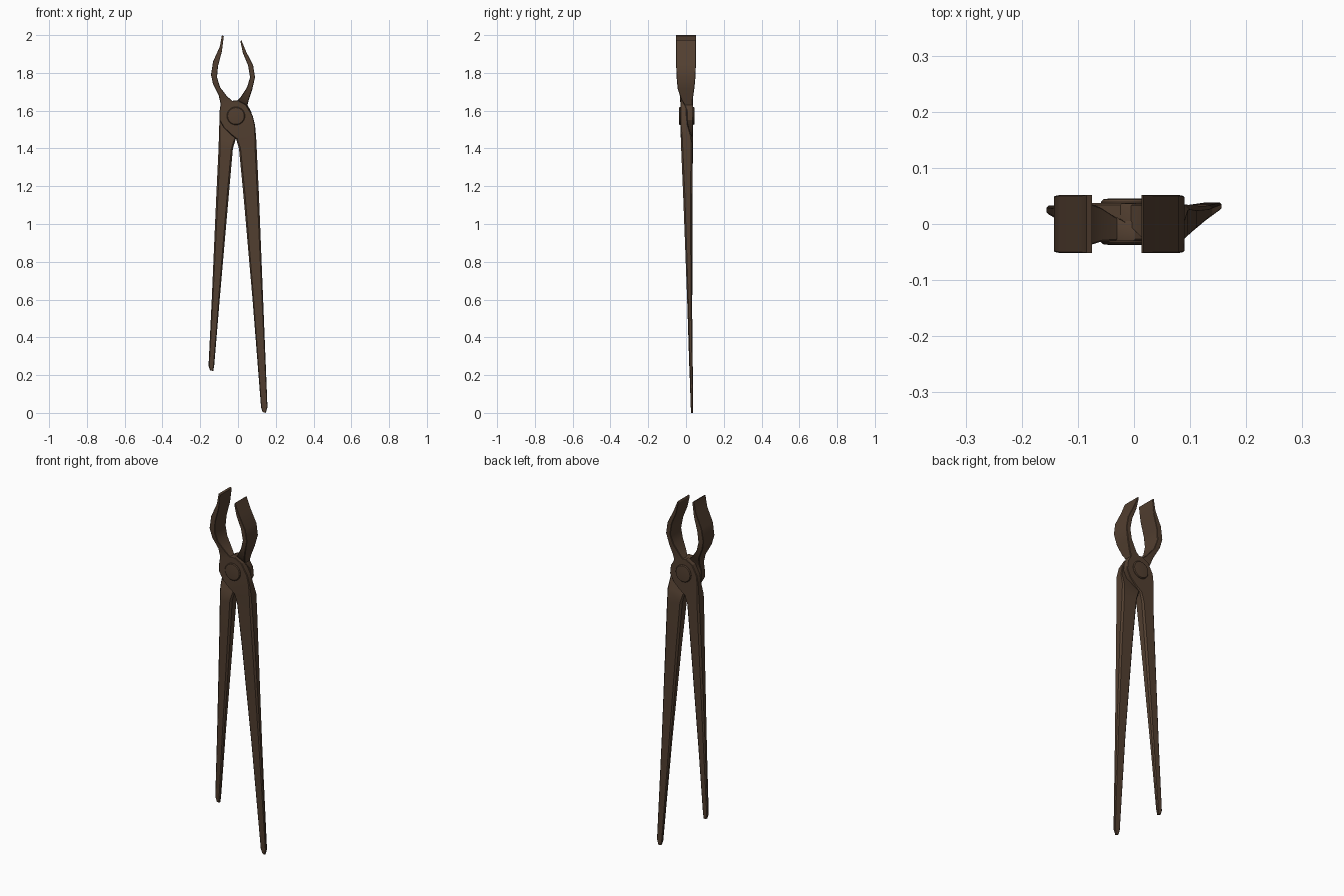
import bpy, bmesh, math
from mathutils import Vector

iron = bpy.data.materials.new("dark_iron")
iron.diffuse_color = (0.085, 0.05, 0.03, 1)


def finish(bm, name):
    bmesh.ops.recalc_face_normals(bm, faces=bm.faces)
    me = bpy.data.meshes.new(name)
    bm.to_mesh(me)
    bm.free()
    ob = bpy.data.objects.new(name, me)
    bpy.context.collection.objects.link(ob)
    me.materials.append(iron)
    bpy.context.view_layer.objects.active = ob
    ob.select_set(True)
    bpy.ops.object.shade_smooth_by_angle(angle=math.radians(28))
    ob.select_set(False)


def skin(bm, rings):
    n = len(rings[0])
    vs = [[bm.verts.new(p) for p in r] for r in rings]
    for a, b in zip(vs, vs[1:]):
        for i in range(n):
            j = (i + 1) % n
            bm.faces.new((a[i], a[j], b[j], b[i]))
    bm.faces.new(vs[0])
    bm.faces.new(vs[-1])


def section(ax, az, bx, bz, y0, y1, c):
    # chamfered rectangle between edge A and edge B, y0..y1 deep
    a, b = Vector((ax, 0, az)), Vector((bx, 0, bz))
    d = (b - a).normalized() * c
    pts = [(a, y0 + c), (a + d, y0), (b - d, y0), (b, y0 + c),
           (b, y1 - c), (b - d, y1), (a + d, y1), (a, y1 - c)]
    return [(p.x, y, p.z) for p, y in pts]


def arm(name, stations):
    bm = bmesh.new()
    skin(bm, [section(*s) for s in stations])
    finish(bm, name)


# each station: outer x,z / inner x,z / y range / chamfer, jaw tip to handle end
front_arm = [
    (-.085, 2.0, -.075, 1.995, -.052, .052, .001),
    (-.096, 1.94, -.085, 1.915, -.052, .052, .002),
    (-.132, 1.86, -.106, 1.835, -.052, .052, .002),
    (-.143, 1.79, -.111, 1.777, -.05, .05, .002),
    (-.132, 1.74, -.095, 1.724, -.044, .044, .003),
    (-.102, 1.68, -.058, 1.676, -.032, .03, .003),
    (-.092, 1.635, -.03, 1.652, -.03, .012, .003),
    (-.098, 1.595, .002, 1.654, -.03, .004, .003),
    (-.098, 1.55, .042, 1.632, -.03, .004, .003),
    (-.075, 1.51, .077, 1.575, -.03, .004, .003),
    (-.04, 1.475, .09, 1.525, -.03, .01, .004),
    (-.01, 1.45, .096, 1.46, -.027, .032, .007),
    (.005, 1.40, .1, 1.38, -.025, .035, .009),
    (.029, 1.15, .111, 1.15, -.015, .033, .009),
    (.077, .60, .133, .60, .006, .032, .006),
    (.122, .03, .156, .03, .025, .038, .003),
    (.13, .005, .147, .0, .027, .037, .003),
]
back_arm = [
    (.017, 1.975, .013, 1.965, -.052, .052, .001),
    (.042, 1.915, .026, 1.905, -.052, .052, .002),
    (.08, 1.84, .053, 1.84, -.052, .052, .002),
    (.09, 1.777, .064, 1.777, -.05, .05, .002),
    (.076, 1.715, .048, 1.724, -.044, .044, .003),
    (.058, 1.66, .013, 1.67, -.026, .036, .003),
    (.05, 1.63, -.005, 1.652, -.008, .036, .003),
    (.07, 1.595, -.024, 1.654, .006, .037, .003),
    (.075, 1.55, -.064, 1.632, .006, .037, .003),
    (.055, 1.51, -.092, 1.58, .006, .037, .003),
    (.02, 1.475, -.099, 1.53, .002, .037, .004),
    (-.012, 1.45, -.101, 1.46, -.02, .037, .007),
    (-.027, 1.40, -.104, 1.38, -.022, .036, .009),
    (-.049, 1.15, -.115, 1.15, -.012, .035, .009),
    (-.097, .60, -.139, .60, .006, .033, .006),
    (-.126, .25, -.156, .25, .017, .033, .004),
    (-.131, .222, -.148, .225, .019, .032, .003),
]
arm("front_arm", front_arm)
arm("back_arm", back_arm)

# pivot rivet with bevelled heads
bm = bmesh.new()
profile = [(.036, -.037), (.044, -.036), (.048, -.032),
           (.048, .039), (.044, .044), (.036, .045)]
skin(bm, [[(-.011 + r * math.cos(t * math.tau / 24), y,
            1.572 + r * math.sin(t * math.tau / 24)) for t in range(24)]
          for r, y in profile])
finish(bm, "pivot_rivet")
